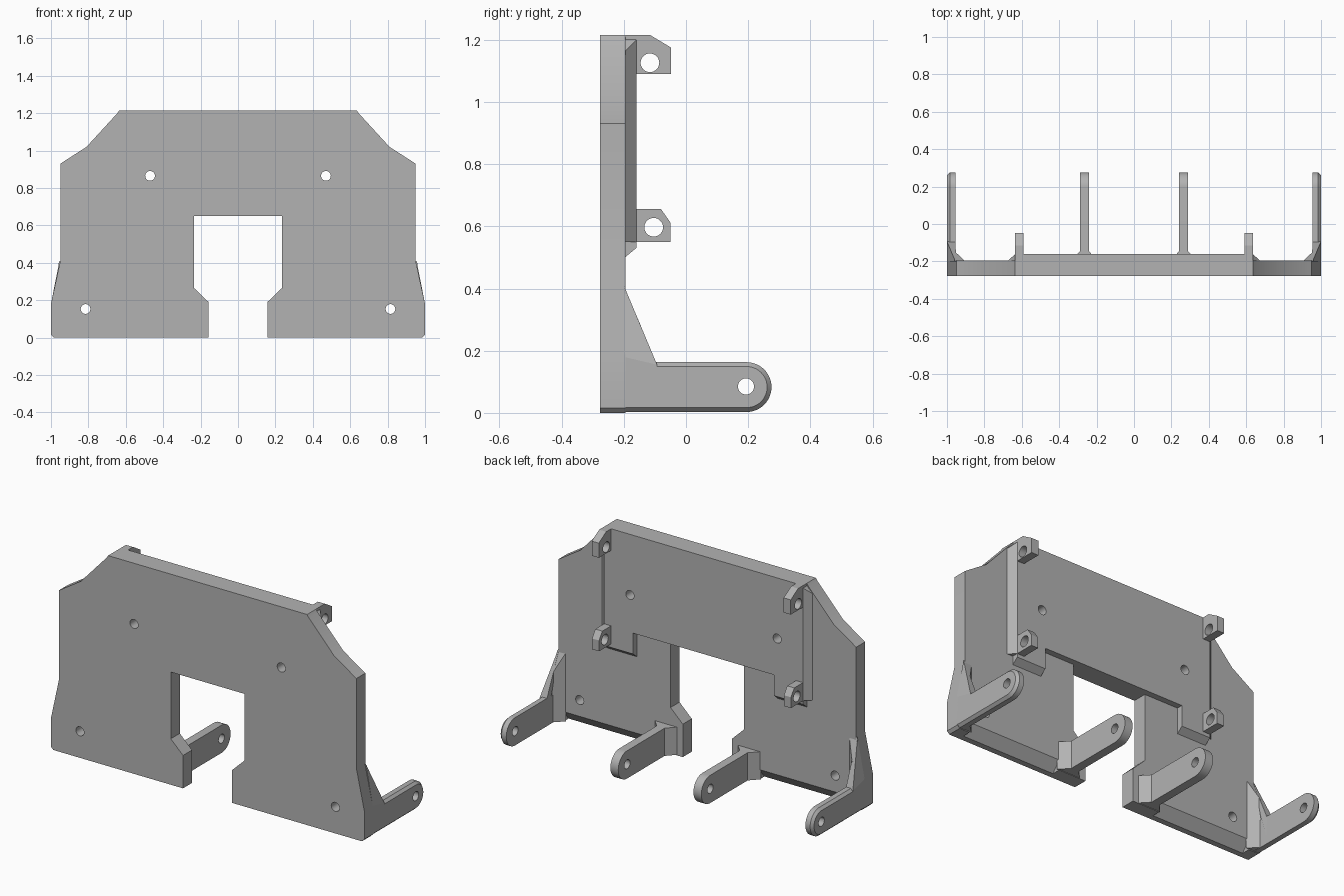
import bpy, bmesh, math
from mathutils import Matrix, Vector

cube = bpy.data.objects.get("Cube")
if cube:
    bpy.data.objects.remove(cube)

grey = bpy.data.materials.new("plain grey")
grey.use_nodes = True
colour = (0.45, 0.45, 0.45, 1)
grey.diffuse_color = colour
grey.node_tree.nodes["Principled BSDF"].inputs["Base Color"].default_value = colour

FRONT, BACK, PANEL = -0.277, -0.195, -0.16


def finish(name, bm):
    bmesh.ops.recalc_face_normals(bm, faces=bm.faces)
    mesh = bpy.data.meshes.new(name)
    bm.to_mesh(mesh)
    bm.free()
    mesh.materials.append(grey)
    obj = bpy.data.objects.new(name, mesh)
    bpy.context.collection.objects.link(obj)
    return obj


def prism(name, points, offset):
    """Extrude a closed outline of 3D points along an offset."""
    bm = bmesh.new()
    face = bm.faces.new([bm.verts.new(p) for p in points])
    grown = bmesh.ops.extrude_face_region(bm, geom=[face])["geom"]
    verts = [v for v in grown if isinstance(v, bmesh.types.BMVert)]
    bmesh.ops.translate(bm, verts=verts, vec=offset)
    return finish(name, bm)


def hull(name, points):
    bm = bmesh.new()
    for p in points:
        bm.verts.new(p)
    bmesh.ops.convex_hull(bm, input=bm.verts)
    bmesh.ops.dissolve_limit(bm, angle_limit=0.01, verts=bm.verts, edges=bm.edges)
    return finish(name, bm)


def rod(centre, radius, axis, depth):
    """Round cutter along the x or y axis."""
    bm = bmesh.new()
    turn = Matrix.Rotation(math.pi / 2, 4, "Y" if axis == "X" else "X")
    bmesh.ops.create_cone(bm, cap_ends=True, segments=32, radius1=radius, radius2=radius,
                          depth=depth, matrix=Matrix.Translation(centre) @ turn)
    return finish("cutter", bm)


def cut(obj, cutters):
    for cutter in cutters:
        mod = obj.modifiers.new("cut", "BOOLEAN")
        mod.operation, mod.solver, mod.object = "DIFFERENCE", "EXACT", cutter
    bpy.context.view_layer.update()
    result = bpy.data.meshes.new_from_object(obj.evaluated_get(bpy.context.evaluated_depsgraph_get()))
    obj.modifiers.clear()
    obj.data = result
    for cutter in cutters:
        bpy.data.objects.remove(cutter)


def both_sides(half, y):
    """Close a half outline in x and z by mirroring it."""
    return [(x, y, z) for x, z in half] + [(-x, y, z) for x, z in reversed(half)]


def plate_holes():
    return [rod((s * x, -0.2, z), 0.026, "Y", 0.4)
            for s in (1, -1) for x, z in ((0.47, 0.865), (0.815, 0.153))]


# Main plate with central opening and undercut bottom edge
outline = [(0.235, 0.65), (0.235, 0.265), (0.157, 0.19), (0.157, 0), (0.985, 0), (1, 0.015),
           (1, 0.18), (0.95, 0.41), (0.95, 0.93), (0.81, 1.02), (0.645, 1.2), (0.635, 1.215)]
plate = prism("main_plate", both_sides(outline, FRONT), (0, BACK - FRONT, 0))
undercuts = [prism("cutter", [(s * 0.33, -0.245, -0.002), (s * 0.33, -0.19, 0.065), (s * 0.33, -0.19, -0.002)],
                   (s * 0.59, 0, 0)) for s in (1, -1)]
cut(plate, plate_holes() + undercuts)

# Raised back panel with two short legs
panel = prism("back_panel", both_sides([(0.45, 0.65), (0.45, 0.53), (0.635, 0.53), (0.635, 1.215)], PANEL),
              (0, -0.045, 0))
cut(panel, plate_holes())


def arm_profile(x, radius):
    """Rounded arm outline in y and z at one x position."""
    ends = [(x, 0.195 + radius * math.sin(a), 0.083 - radius * math.cos(a))
            for a in (math.pi * i / 24 for i in range(25))]
    return ends + [(x, -0.23, 0.083 - radius), (x, -0.23, 0.083 + radius)]


for s, side in ((1, "left"), (-1, "right")):
    def flip(points):
        return [(s * x, y, z) for x, y, z in points]

    # Sloped edges of the raised panel
    hull(side + "_panel_slope", flip([(x, y, z) for x, y, top in (
        (0.63, PANEL, 1.205), (0.63, -0.2, 1.205), (0.635, PANEL, 1.2), (0.677, -0.2, 1.16))
        for z in (0.55, top)]))
    hull(side + "_leg_slope", flip([(x, y, z) for x in (0.45, 0.635)
                                    for y, z in ((PANEL, 0.53), (-0.2, 0.497), (-0.2, 0.54))]))

    # Pierced lugs
    lugs = {"upper": ([(-0.2, 1.09), (-0.048, 1.09), (-0.048, 1.175), (-0.115, 1.215), (-0.2, 1.215)], (-0.116, 1.126)),
            "lower": ([(-0.2, 0.55), (-0.05, 0.55), (-0.05, 0.612), (-0.08, 0.655), (-0.2, 0.655)], (-0.104, 0.597))}
    for level, (shape, hole) in lugs.items():
        lug = prism(f"{side}_{level}_lug", flip([(0.59, y, z) for y, z in shape]), (s * 0.045, 0, 0))
        cut(lug, [rod((s * 0.61, *hole), 0.03, "X", 0.2)])

    # Outer arm with bevelled outside edge, inner arm plain
    outer = hull(side + "_outer_arm", flip(arm_profile(0.955, 0.08) + arm_profile(0.985, 0.08)
                                           + arm_profile(1, 0.066)))
    inner = hull(side + "_inner_arm", flip(arm_profile(0.24, 0.08) + arm_profile(0.29, 0.08)))
    for arm, x in ((outer, 0.98), (inner, 0.265)):
        cut(arm, [rod((s * x, 0.193, 0.085), 0.026, "X", 0.2)])

    # Tall gusset above the outer arm and its inside corner
    hull(side + "_gusset", flip([(0.955, -0.2, 0.41), (0.95, -0.2, 0.41), (1, -0.2, 0.18), (1, -0.2, 0.05),
                                 (1, -0.093, 0.155), (0.955, -0.093, 0.155), (0.955, -0.1, 0.05), (1, -0.1, 0.05)]))
    hull(side + "_outer_corner", flip([(0.905, -0.197, 0.005), (0.905, -0.197, 0.4), (0.96, -0.197, 0.005),
                                       (0.96, -0.197, 0.4), (0.96, -0.145, 0.005), (0.96, -0.145, 0.28)]))

    # Corner blend at the inner arm root
    hull(side + "_inner_corner", flip([(x, y, z) for z in (0.003, 0.163) for x, y in (
        (0.19, -0.2), (0.34, -0.2), (0.24, -0.147), (0.29, -0.147))]))

# Smooth the round bores and arm ends, keep edges crisp
for obj in bpy.context.collection.objects:
    if obj.type == "MESH" and ("arm" in obj.name or "lug" in obj.name or "pla" in obj.name or "panel" in obj.name):
        bpy.ops.object.select_all(action="DESELECT")
        obj.select_set(True)
        bpy.context.view_layer.objects.active = obj
        bpy.ops.object.shade_smooth_by_angle(angle=math.radians(20))
